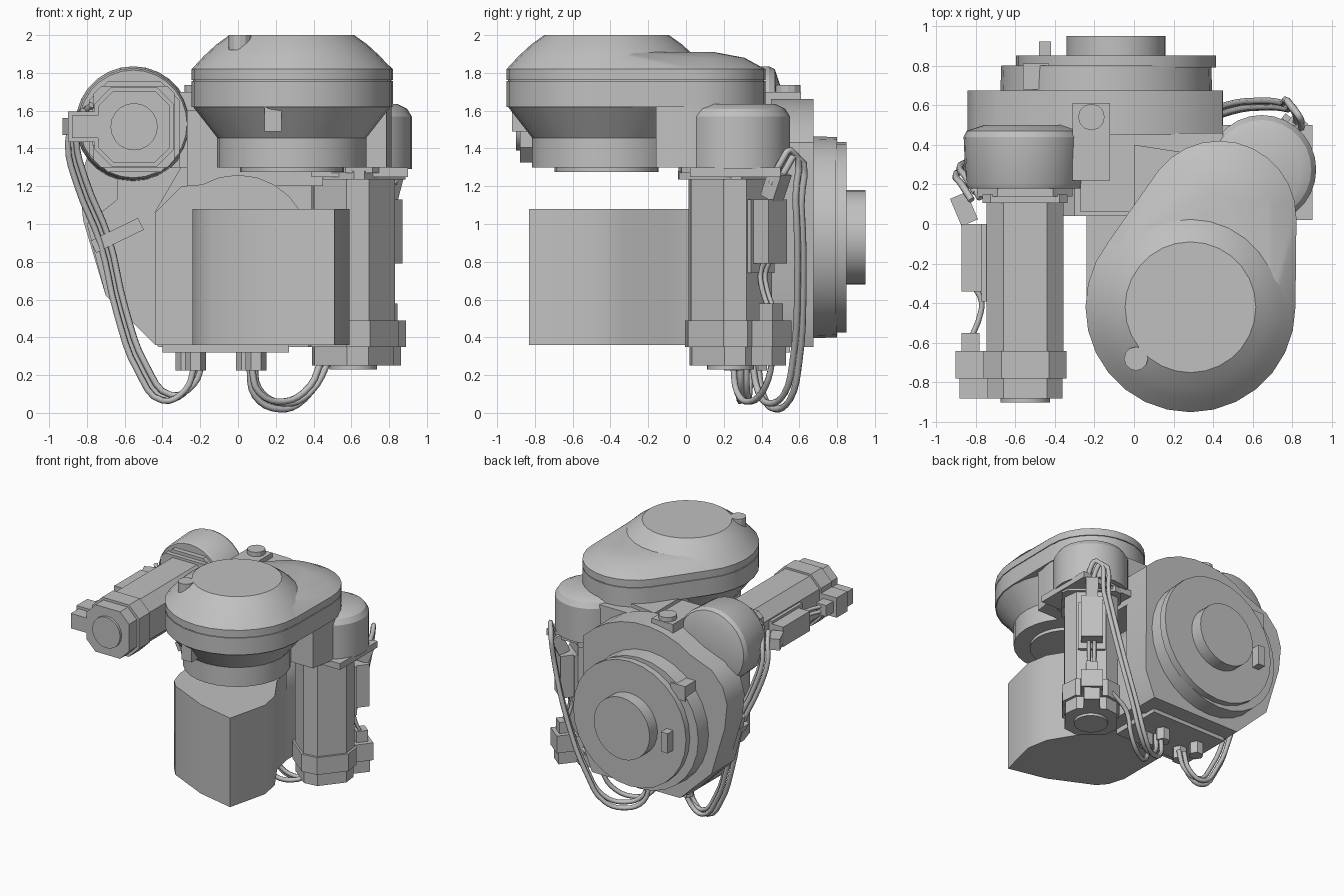
import bpy, bmesh, math
from mathutils import Vector, Matrix

if "Cube" in bpy.data.objects:
    bpy.data.objects.remove(bpy.data.objects["Cube"])

grey = bpy.data.materials.new("machine grey")
grey.diffuse_color = (0.53, 0.53, 0.53, 1)
grey.use_nodes = True
grey.node_tree.nodes["Principled BSDF"].inputs["Base Color"].default_value = grey.diffuse_color


def make(name, bm, matrix=None):
    if matrix:
        bm.transform(matrix)
    bmesh.ops.recalc_face_normals(bm, faces=bm.faces)
    me = bpy.data.meshes.new(name)
    bm.to_mesh(me)
    bm.free()
    me.materials.append(grey)
    ob = bpy.data.objects.new(name, me)
    bpy.context.collection.objects.link(ob)
    return ob


def loft(name, rings, matrix=None):
    """Skin a stack of equal rings and cap both ends."""
    bm = bmesh.new()
    vs = [[bm.verts.new(p) for p in ring] for ring in rings]
    n = len(vs[0])
    for a, b in zip(vs, vs[1:]):
        for i in range(n):
            bm.faces.new((a[i], a[(i + 1) % n], b[(i + 1) % n], b[i]))
    bm.faces.new(vs[0])
    bm.faces.new(vs[-1])
    return make(name, bm, matrix)


def place(u, v, h, axis):
    return (u, v, h) if axis == 'z' else (u, h, v)


def prism(name, pts, lo, hi, axis='z', matrix=None):
    return loft(name, [[place(u, v, h, axis) for u, v in pts] for h in (lo, hi)], matrix)


def arc(c, r, a0, a1, n):
    angles = [math.radians(a0 + (a1 - a0) * i / n) for i in range(n + 1)]
    return [(c[0] + r * math.cos(a), c[1] + r * math.sin(a)) for a in angles]


def circle(c, r, n=28):
    return arc(c, r, 0, 360, n)[:-1]


def lathe(name, c, profile, axis='z', n=28, matrix=None):
    return loft(name, [[place(u, v, h, axis) for u, v in circle(c, r, n)] for r, h in profile], matrix)


def box(name, x0, x1, y0, y1, z0, z1, matrix=None):
    return prism(name, [(x0, y0), (x1, y0), (x1, y1), (x0, y1)], z0, z1, 'z', matrix)


def chamfered(w, c):
    k = w - c
    return [(w, -k), (w, k), (k, w), (-k, w), (-w, k), (-w, -k), (-k, -w), (k, -w)]


def capsule(name, layers):
    """Convex solid around two circles of differing size at each height."""
    bm = bmesh.new()
    for ra, rb, z in layers:
        for u, v in circle(A, ra) + circle(B, rb):
            bm.verts.new((u, v, z))
    res = bmesh.ops.convex_hull(bm, input=bm.verts)
    bmesh.ops.delete(bm, geom=list({g for g in res['geom_interior'] + res['geom_unused']
                                    if isinstance(g, bmesh.types.BMVert)}), context='VERTS')
    bmesh.ops.dissolve_limit(bm, angle_limit=0.01, verts=bm.verts, edges=bm.edges)
    return make(name, bm)


def cable(name, pts, r=0.016, offset=(0, 0, 0)):
    cu = bpy.data.curves.new(name, 'CURVE')
    cu.dimensions = '3D'
    cu.bevel_depth, cu.bevel_resolution, cu.resolution_u = r, 1, 4
    cu.use_fill_caps = True
    sp = cu.splines.new('BEZIER')
    sp.bezier_points.add(len(pts) - 1)
    for bp, p in zip(sp.bezier_points, pts):
        bp.co = Vector(p) + Vector(offset)
        bp.handle_left_type = bp.handle_right_type = 'AUTO'
    cu.materials.append(grey)
    ob = bpy.data.objects.new(name, cu)
    bpy.context.collection.objects.link(ob)


# Arm cover: big round end A, small round end B
A, B = (0.285, -0.42), (0.43, 0.03)
capsule("cover_band", [(0.53, 0.39, 1.62), (0.53, 0.39, 1.757)])
capsule("cover_seam", [(0.522, 0.382, 1.75), (0.522, 0.382, 1.77)])
capsule("cover_lid", [(0.53, 0.39, 1.763), (0.53, 0.39, 1.82), (0.47, 0.28, 1.88), (0.43, 0.12, 1.91)])
lathe("cover_dome", A, [(0.53, 1.80), (0.53, 1.82), (0.465, 1.89), (0.40, 1.95), (0.33, 2.0)])
lathe("cover_bump", (0.01, -0.68), [(0.06, 1.92), (0.06, 2.0)], n=12)
lathe("cover_underside", A, [(0.39, 1.45), (0.53, 1.63)])
lathe("wrist_neck", A, [(0.395, 1.30), (0.395, 1.47)])
lathe("wrist_disc", A, [(0.275, 1.275), (0.275, 1.31)])
box("front_tab", 0.14, 0.23, -0.92, -0.76, 1.49, 1.625)
prism("arm_block", [(0.0, -0.16), (0.785, -0.16)] + arc(B, 0.385, -20, 120, 9) + [(0.0, 0.40)], 1.30, 1.63)

# Lower counter housing
prism("counter_housing", [(0.51, -0.83), (0.59, -0.50), (0.56, -0.33), (0.42, -0.10), (0.38, 0.08), (-0.24, 0.08),
                          (-0.24, -0.40), (-0.20, -0.53), (-0.14, -0.60), (0.20, -0.76)], 0.36, 1.08)

# Main body: arched front part, round rear plate, top web
prism("body_front", [(-0.44, 0.36), (0.38, 0.36)] + arc((0, 0.88), 0.38, 0, 120, 8) + [(-0.30, 1.2), (-0.44, 1.06)],
      0.04, 0.46, 'y')
prism("body_shoulder", [(-0.44, 0.36), (-0.44, 1.06), (-0.30, 1.3), (-0.64, 1.3), (-0.64, 1.13),
                        (-0.80, 1.0), (-0.70, 0.62)][::-1], 0.38, 0.46, 'y')
prism("body_rear", [(-0.42, 0.35), (0.37, 0.35), (0.45, 0.55)] + arc((-0.09, 0.93), 0.735, 43, 125, 8)
      + [(-0.70, 1.46), (-0.80, 1.35), (-0.84, 1.22), (-0.82, 1.02), (-0.70, 0.62)], 0.45, 0.675, 'y')
box("body_web", -0.27, 0.45, 0.06, 0.46, 1.20, 1.60)
box("top_bracket", -0.31, -0.12, 0.22, 0.61, 1.30, 1.70)
lathe("bracket_bolt", (-0.215, 0.54), [(0.067, 1.68), (0.067, 1.735)], n=12)
prism("bottom_plate", [(-0.40, 0.12), (0.27, 0.12), (0.27, 0.55), (-0.40, 0.55)], 0.32, 0.37)

# Rear drum
C = (-0.09, 0.93)
lathe("rear_drum", (-0.14, 0.93), [(0.535, 0.66), (0.53, 0.80)], 'y')
lathe("rear_flange", C, [(0.505, 0.79), (0.505, 0.85)], 'y')
lathe("rear_boss", C, [(0.25, 0.84), (0.25, 0.95)], 'y')
box("rear_tab", -0.48, -0.42, 0.84, 0.92, 0.82, 0.98)
box("rear_lug", -0.56, -0.43, 0.68, 0.81, 1.22, 1.34)

# Rounded heads that carry the motors
lathe("side_head", (-0.555, 1.53), [(0.285, 0.18), (0.295, 0.20), (0.305, 0.44), (0.29, 0.47), (0.20, 0.50)], 'y')
lathe("shoulder_head", (0.645, 0.275), [(0.275, 1.29), (0.275, 1.57), (0.25, 1.61), (0.20, 1.635)])
box("shoulder_plate", 0.39, 0.90, 0.02, 0.50, 1.25, 1.30)


def motor(name, origin, side, axis):
    """Motor along its local z, connectors on local +x."""
    s, a = Vector(side).normalized(), Vector(axis)
    m = Matrix((s, a.cross(s), a)).transposed().to_4x4()
    m.translation = Vector(origin)
    prism(name + "_flange", chamfered(0.24, 0.10), 0.0, 0.05, 'z', m)
    prism(name + "_collar", chamfered(0.215, 0.04), 0.04, 0.085, 'z', m)
    prism(name + "_case", chamfered(0.195, 0.085), 0.05, 0.85, 'z', m)
    prism(name + "_end_ring", chamfered(0.21, 0.09), 0.83, 0.97, 'z', m)
    prism(name + "_end_block", chamfered(0.19, 0.08), 0.96, 1.07, 'z', m)
    lathe(name + "_end_cap", (0, 0), [(0.125, 1.05), (0.125, 1.09)], 'z', 20, m)
    box(name + "_socket", 0.15, 0.35, -0.08, 0.08, 0.83, 0.97, m)
    box(name + "_socket_end", 0.15, 0.33, -0.06, 0.06, 0.96, 1.07, m)
    box(name + "_terminal", 0.21, 0.32, -0.08, 0.08, 0.19, 0.53, m)
    box(name + "_terminal_foot", 0.18, 0.22, -0.10, 0.10, 0.19, 0.58, m)
    box(name + "_lower_plug", 0.23, 0.32, -0.045, 0.045, 0.74, 0.84, m)
    tilt = m @ Matrix.Translation((0.31, 0, 0.11)) @ Matrix.Rotation(-0.4, 4, 'Y')
    box(name + "_upper_plug", -0.045, 0.045, -0.045, 0.045, -0.07, 0.08, tilt)
    for k in (-0.02, 0.02):
        cable(name + "_lead", [m @ Vector(p) for p in
              ((0.26, k, 0.5), (0.22, k, 0.58), (0.23, k, 0.66), (0.27, k, 0.76))], 0.014)


motor("side_motor", (-0.55, 0.19, 1.515), (-1, 0, 0), (0, -1, 0))
motor("shoulder_motor", (0.61, 0.235, 1.32), (0.62, 0.78, 0), (0, 0, -1))

# Cable glands and looping cables
for x in (-0.25, 0.07):
    for y, dx in ((0.25, 0.025), (0.38, -0.025)):
        lathe("cable_gland", (x + dx, y), [(0.055, 0.225), (0.055, 0.33)], n=6)
left = [(-0.23, 0.28, 0.25), (-0.28, 0.28, 0.12), (-0.40, 0.29, 0.065), (-0.53, 0.30, 0.22), (-0.64, 0.32, 0.52),
        (-0.73, 0.32, 0.90), (-0.85, 0.28, 1.20), (-0.90, 0.24, 1.42), (-0.87, 0.2, 1.54), (-0.82, 0.12, 1.60)]
right = [(0.06, 0.38, 0.25), (0.09, 0.41, 0.09), (0.22, 0.47, 0.02), (0.35, 0.55, 0.07), (0.47, 0.60, 0.28),
         (0.62, 0.62, 0.65), (0.75, 0.61, 1.10), (0.80, 0.585, 1.36), (0.82, 0.54, 1.31), (0.80, 0.48, 1.18)]
for d in ((0, 0, 0), (0.045, 0.01, 0.03), (0.02, 0.04, 0.01)):
    cable("left_cable", left, 0.018, d)
for d in ((0, 0, 0), (0.025, -0.03, 0.03)):
    cable("right_cable", right, 0.018, d)
cable("short_cable", [(0.07, 0.25, 0.25), (0.11, 0.27, 0.11), (0.24, 0.34, 0.06), (0.38, 0.42, 0.14),
                      (0.46, 0.46, 0.30), (0.60, 0.46, 0.40)], 0.018)
clip = Matrix.Translation((-0.64, 0.34, 0.94)) @ Matrix.Rotation(-0.45, 4, 'Y')
box("cable_clip", -0.14, 0.14, -0.03, 0.08, -0.035, 0.035, clip)

# Smooth the curved parts while keeping hard edges
meshes = [o for o in bpy.data.objects if o.type == 'MESH']
for o in meshes:
    o.select_set(True)
bpy.context.view_layer.objects.active = meshes[0]
bpy.ops.object.shade_smooth_by_angle(angle=math.radians(28))
